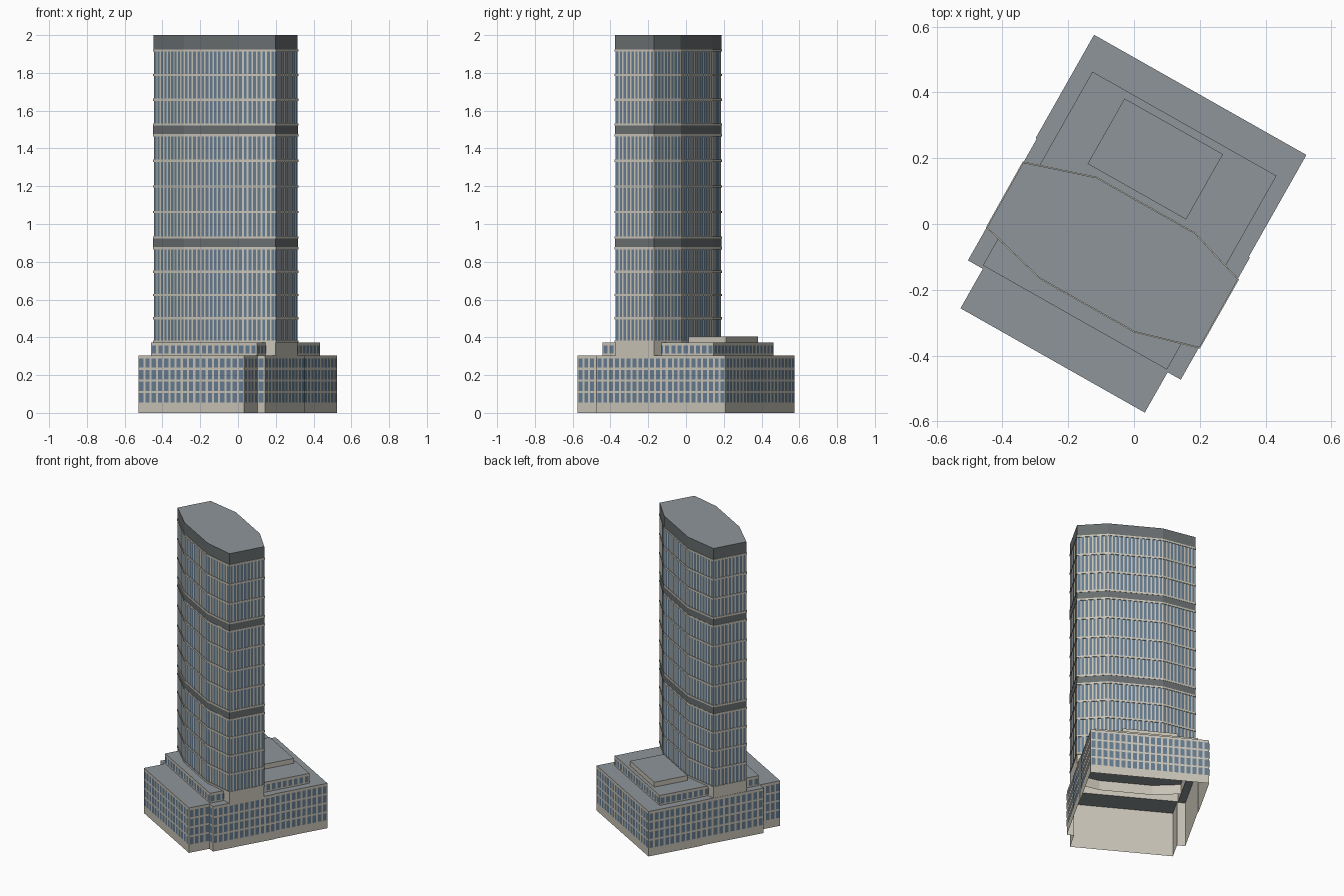
import bpy, bmesh, math
from mathutils import Vector, Matrix

if "Cube" in bpy.data.objects:
    bpy.data.objects.remove(bpy.data.objects["Cube"])

TURN = Matrix.Rotation(math.radians(-29.5), 4, 'Z')


def material(name, rgb):
    m = bpy.data.materials.new(name)
    m.diffuse_color = (*rgb, 1)
    m.use_nodes = True
    m.node_tree.nodes["Principled BSDF"].inputs["Base Color"].default_value = m.diffuse_color
    return m


STONE = material("stone", (0.58, 0.55, 0.47))
GLASS = material("glass", (0.13, 0.20, 0.28))
METAL = material("dark_metal", (0.14, 0.155, 0.16))
ROOF = material("roof_grey", (0.27, 0.30, 0.32))


def finish(name, bm, mats):
    bm.transform(TURN)
    me = bpy.data.meshes.new(name)
    bm.to_mesh(me)
    bm.free()
    for m in mats:
        me.materials.append(m)
    ob = bpy.data.objects.new(name, me)
    bpy.context.collection.objects.link(ob)
    return ob


def rect(u0, u1, v0, v1):
    return [(u0, v0), (u1, v0), (u1, v1), (u0, v1)]


def grow(outline, d):
    """Offset a counter-clockwise outline outwards by d."""
    out = []
    for i, p in enumerate(outline):
        p = Vector(p)
        a = (p - Vector(outline[i - 1])).normalized()
        b = (Vector(outline[(i + 1) % len(outline)]) - p).normalized()
        na, nb = Vector((a.y, -a.x)), Vector((b.y, -b.x))
        out.append(tuple(p + (na + nb) * d / (1 + na.dot(nb))))
    return out


def walls(bm, outline, z0, z1):
    """Open ring of walls; returns the top edge loop."""
    lo = [bm.verts.new((u, v, z0)) for u, v in outline]
    hi = [bm.verts.new((u, v, z1)) for u, v in outline]
    n = len(lo)
    for i in range(n):
        j = (i + 1) % n
        bm.faces.new((lo[i], lo[j], hi[j], hi[i]))
    return hi


def block(name, outline, z0, z1, wall, roof=ROOF):
    bm = bmesh.new()
    bm.faces.new(walls(bm, outline, z0, z1)).material_index = 1
    return finish(name, bm, [wall, roof])


def ledges(name, outline, spans, d, mat):
    """Thin projecting belts with flat top and bottom lips."""
    bm = bmesh.new()
    for z0, z1 in spans:
        loops = [[bm.verts.new((u, v, z)) for u, v in o] for o, z in (
            (outline, z0), (grow(outline, d), z0), (grow(outline, d), z1), (outline, z1))]
        n = len(outline)
        for a, b in zip(loops, loops[1:]):
            for i in range(n):
                j = (i + 1) % n
                bm.faces.new((a[i], a[j], b[j], b[i]))
    return finish(name, bm, [mat])


def windows(name, outline, rows, pitch, fill):
    """Regular panes just in front of every wall of the outline."""
    bm = bmesh.new()
    for i, p in enumerate(outline):
        p, q = Vector(p), Vector(outline[(i + 1) % len(outline)])
        length = (q - p).length
        if length < 0.03:
            continue
        t = (q - p) / length
        off = Vector((t.y, -t.x)) * 0.0015
        count = max(1, round(length / pitch))
        step = length / count
        for k in range(count):
            a = p + t * step * (k + 0.5 - fill / 2) + off
            b = a + t * step * fill
            for z0, z1 in rows:
                bm.faces.new([bm.verts.new(c) for c in (
                    (a.x, a.y, z0), (b.x, b.y, z0), (b.x, b.y, z1), (a.x, a.y, z1))])
    return finish(name, bm, [GLASS])


podium = [(-.333, -.483), (.311, -.483), (.311, -.342), (.357, -.342), (.357, .085),
          (.353, .085), (.353, .441), (-.389, .441), (-.389, .08), (-.385, .08),
          (-.385, -.345), (-.333, -.345)]
tier = rect(-.338, .305, -.336, .341)
tower = [(-.383, -.228), (-.167, -.283), (.162, -.283), (.357, -.228),
         (.357, .008), (.174, .065), (-.169, .065), (-.384, -.004)]

# Podium: open underside, roof with an opening under the upper tier
bm = bmesh.new()
walls(bm, podium, 0, .305)
finish("podium_walls", bm, [STONE])
bm = bmesh.new()
for loop in (podium, tier):
    vs = [bm.verts.new((u, v, .305)) for u, v in loop]
    for i in range(len(vs)):
        bm.edges.new((vs[i - 1], vs[i]))
bmesh.ops.triangle_fill(bm, edges=bm.edges[:], use_beauty=True)
bm.normal_update()
for f in bm.faces:
    if f.normal.z < 0:
        f.normal_flip()
finish("podium_roof", bm, [ROOF])
windows("podium_windows", podium,
        [(.056 + .061 * i, .105 + .061 * i) for i in range(4)], .037, .66)

# Upper tier and rooftop plant room
block("upper_tier", tier, .305, .372, STONE)
windows("upper_tier_windows", tier, [(.315, .356)], .037, .66)
bu = rect(-.213, .131, .09, .318)
block("plant_room", bu, .372, .405, STONE)

# Tower shaft and its dark service bands
block("tower_shaft", tower, .305, 1.925, STONE)
block("tower_crown", grow(tower, .001), 1.925, 2.0, METAL)
ledges("service_bands", tower, [(.877, .922), (1.476, 1.521)], .0025, METAL)

# Tower floors: glazing rows separated by stone belts
rows, belts = [], []
for z0, z1, n in ((.372, .877, 4), (.922, 1.476, 4), (1.521, 1.925, 3)):
    h = (z1 - z0 - .012) / n
    for i in range(n + 1):
        belts.append((z0 + h * i, z0 + h * i + .012))
        if i < n:
            rows.append((z0 + h * i + .012, z0 + h * (i + 1)))
windows("tower_windows", tower, rows, .0245, .62)
ledges("tower_belts", tower, belts, .004, STONE)
